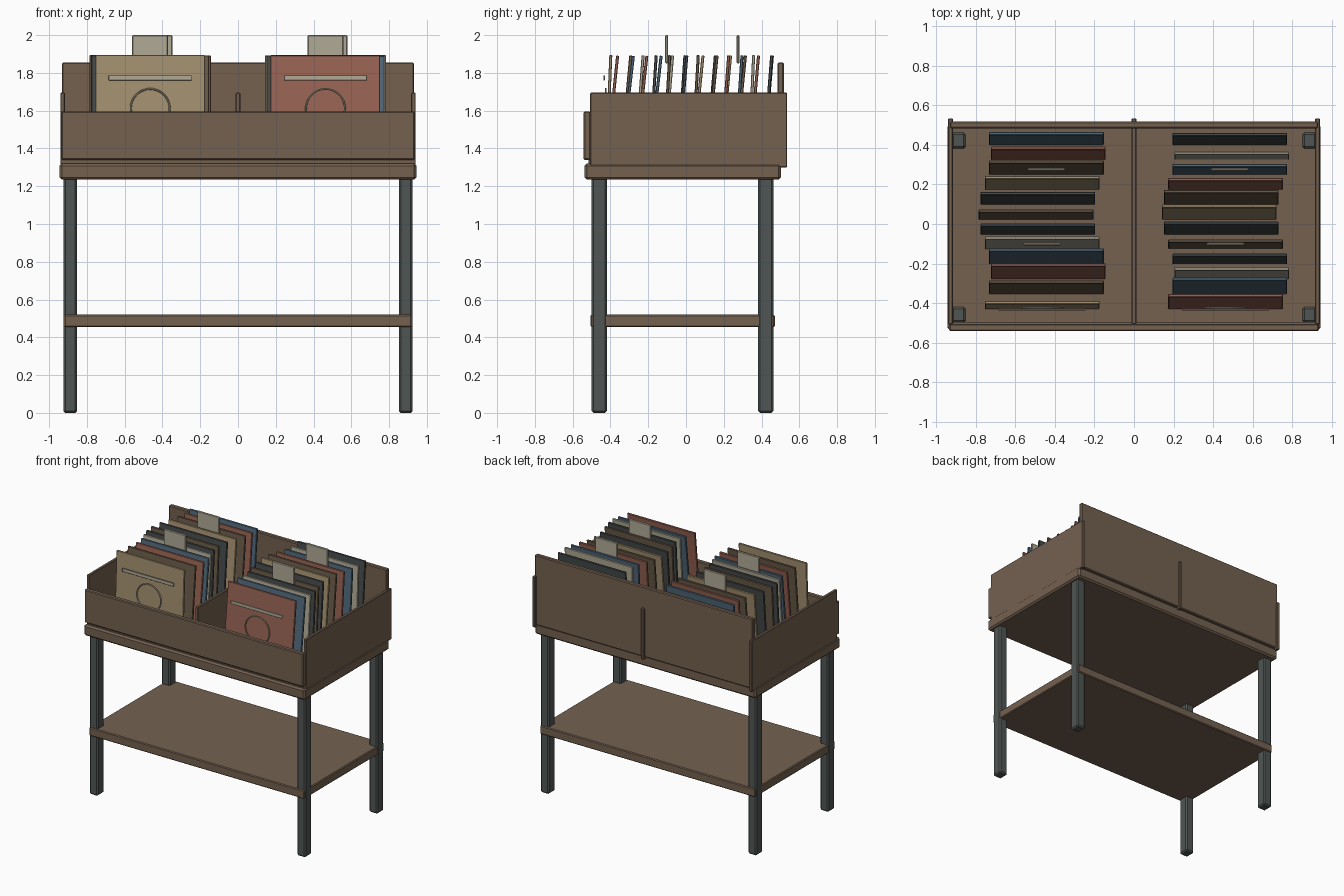
import bpy
import math
from mathutils import Vector

cube = bpy.data.objects.get("Cube")
if cube:
    bpy.data.objects.remove(cube, do_unlink=True)


def material(name, r, g, b):
    m = bpy.data.materials.new(name)
    m.use_nodes = True
    m.diffuse_color = (r, g, b, 1)
    m.node_tree.nodes["Principled BSDF"].inputs["Base Color"].default_value = (r, g, b, 1)
    return m


wood = material("walnut wood", .175, .12, .081)
metal = material("grey metal", .08, .093, .089)
tan = material("tan card", .376, .283, .162)
red = material("brick red card", .305, .122, .084)
blue = material("slate blue card", .08, .138, .195)
cream = material("cream card", .434, .402, .305)
charcoal = material("charcoal card", .061, .069, .069)
brown = material("brown card", .141, .102, .065)


def box(name, x, y, z, mat, bevel=0.006, lean=0.0):
    """Box between (min, max) pairs; lean tips the top back about its bottom front edge."""
    size = Vector((x[1] - x[0], y[1] - y[0], z[1] - z[0]))
    bpy.ops.mesh.primitive_cube_add(size=1)
    ob = bpy.context.object
    ob.name = name
    for v in ob.data.vertices:
        v.co = Vector((v.co.x * size.x, (v.co.y + .5) * size.y, (v.co.z + .5) * size.z))
    ob.location = ((x[0] + x[1]) / 2, y[0], z[0])
    ob.rotation_euler.x = -lean
    ob.data.materials.append(mat)
    if bevel:
        mod = ob.modifiers.new("soft edges", 'BEVEL')
        mod.width = bevel
        mod.segments = 1
    return ob


# Legs and lower shelf
for side, cx in (("right", -.888), ("left", .888)):
    for end, cy in (("front", -.459), ("back", .422)):
        box(f"{end}_{side}_leg", (cx - .036, cx + .036), (cy - .04, cy + .04),
            (0, 1.335), metal, .01)
box("lower_shelf", (-.92, .92), (-.505, .47), (.455, .52), wood)

# Bin: floor, walls and centre divider passing through the back panel
box("bin_floor", (-.945, .945), (-.537, .503), (1.235, 1.32), wood, .012)
box("front_panel", (-.935, .935), (-.542, -.505), (1.34, 1.595), wood)
box("front_backing", (-.92, .92), (-.515, -.495), (1.31, 1.42), wood, 0)
box("back_panel", (-.932, .932), (.484, .518), (1.315, 1.855), wood)
for name, cx in (("right_wall", -.928), ("left_wall", .928), ("centre_divider", 0)):
    box(name, (cx - .012, cx + .012), (-.508, .535), (1.3, 1.695), wood, .004)

# Leaning sleeves: repeating colours, swaying sideways, each with its own lean
cycle = (red, blue, cream, charcoal, brown, charcoal, tan, brown)
WIDTH, THICK, FLOOR = .58, .016, 1.315
columns = (
    ("right", -.465, 6, (40, 70, 80, 80, 65, 55, 50, 65, 70, 73, 67, 65)),
    ("left", .463, 0, (76, 84, 60, 54, 50, 65, 75, 74, 60, 55, 41, 61)),
)
for side, centre, shift, spans in columns:
    for i, span in enumerate(spans):
        cx = centre + .031 * math.sin(i * math.pi / 4)
        y = -.43 + .0755 * i
        lean = math.asin((span / 1000 - THICK) / WIDTH)
        box(f"{side}_sleeve_{i + 1}", (cx - WIDTH / 2, cx + WIDTH / 2), (y, y + THICK),
            (FLOOR, FLOOR + WIDTH), cycle[(i + shift) % 8], .003, lean)
        # Upright index tabs
        if i in (4, 9):
            box(f"{side}_index_tab_{i}", (cx - .095, cx + .095), (y + .018, y + .034),
                (1.85, 2), cream, .005)
    # Title strip and ring on the foremost sleeve
    box(f"{side}_title_strip", (centre - .22, centre + .22), (-.438, -.43),
        (1.76, 1.787), cream, .002)
    bpy.ops.mesh.primitive_torus_add(
        major_radius=.103, minor_radius=.005, major_segments=40, minor_segments=8,
        location=(centre, -.425, 1.612), rotation=(math.pi / 2, 0, 0))
    ring = bpy.context.object
    ring.name = f"{side}_sleeve_ring"
    ring.data.materials.append(cream)
    bpy.ops.object.shade_smooth_by_angle()
